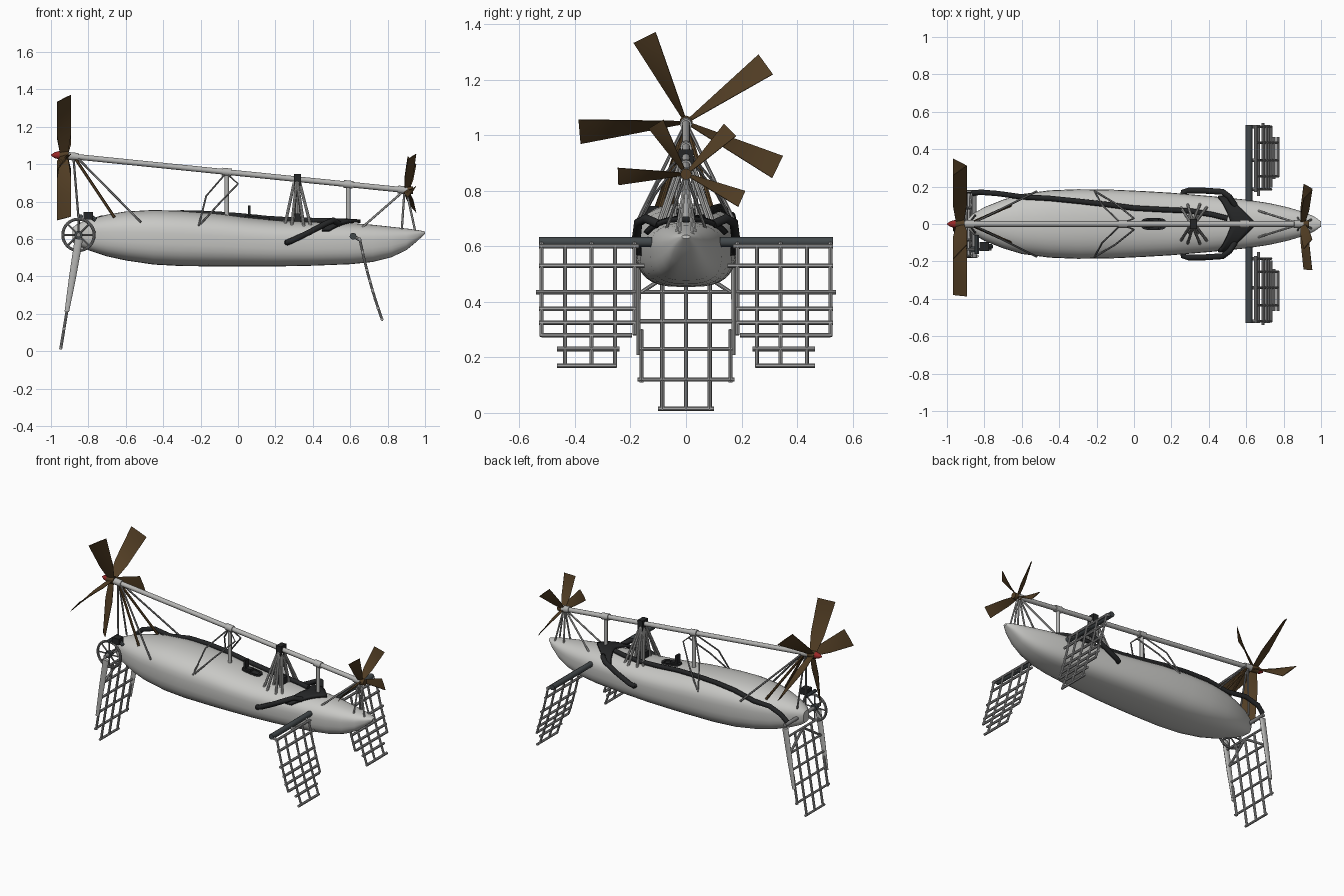
import bpy, bmesh, math
from mathutils import Vector, Matrix

if "Cube" in bpy.data.objects:
    bpy.data.objects.remove(bpy.data.objects["Cube"])

def mat(name, r, g, b):
    m = bpy.data.materials.new(name)
    m.diffuse_color = (r, g, b, 1)
    m.use_nodes = True
    m.node_tree.nodes["Principled BSDF"].inputs["Base Color"].default_value = m.diffuse_color
    return m

HULL = mat("pale hull grey", .58, .58, .56)
PIPE = mat("light metal", .46, .46, .45)
LATTICE = mat("lattice grey", .36, .36, .36)
STEEL = mat("mid steel", .24, .24, .24)
SLATE = mat("dark slate", .055, .065, .07)
BLACK = mat("black", .018, .019, .02)
WOOD = mat("brown wood", .085, .048, .018)
RED = mat("red", .32, .02, .02)

def finish(name, bm, m, smooth=True):
    bmesh.ops.recalc_face_normals(bm, faces=bm.faces)
    me = bpy.data.meshes.new(name)
    bm.to_mesh(me)
    bm.free()
    me.materials.append(m)
    ob = bpy.data.objects.new(name, me)
    bpy.context.collection.objects.link(ob)
    if smooth:
        bpy.context.view_layer.objects.active = ob
        ob.select_set(True)
        bpy.ops.object.shade_smooth_by_angle(angle=math.radians(40))
        ob.select_set(False)
    return ob

def bridge(bm, rings, closed=False, caps=True):
    n = len(rings[0])
    for a, b in zip(rings, rings[1:] + ([rings[0]] if closed else [])):
        for i in range(n):
            bm.faces.new((a[i], a[(i + 1) % n], b[(i + 1) % n], b[i]))
    if caps and not closed:
        bm.faces.new(rings[0][::-1])
        bm.faces.new(rings[-1])

def sweep(bm, pts, r, n=8, closed=False):
    pts = [Vector(p) for p in pts]
    rad = r if isinstance(r, (list, tuple)) else [r] * len(pts)
    d = [abs(c) for c in (pts[1] - pts[0])]
    ref = Vector((0, 1, 0)) if closed or d[1] < .7 * max(d) else Vector((.3, 0, 1))
    rings = []
    for i, p in enumerate(pts):
        if closed:
            t = pts[(i + 1) % len(pts)] - pts[i - 1]
        else:
            t = pts[min(i + 1, len(pts) - 1)] - pts[max(i - 1, 0)]
        u = t.cross(ref).normalized()
        v = t.cross(u).normalized()
        rings.append([bm.verts.new(p + rad[i] * (u * math.cos(a) + v * math.sin(a)))
                      for a in (2 * math.pi * k / n for k in range(n))])
    bridge(bm, rings, closed)

def tubes(name, paths, r, m, n=8, closed=False):
    bm = bmesh.new()
    for p in paths:
        sweep(bm, p, r, n, closed)
    return finish(name, bm, m)

def both(paths):
    return paths + [[(x, -y, z) for x, y, z in p] for p in paths]

def box(name, c, s, m):
    bm = bmesh.new()
    bmesh.ops.create_cube(bm, size=1, matrix=Matrix.Translation(c) @ Matrix.Diagonal((*s, 1)))
    return finish(name, bm, m, False)

# hull stations: x, half width, top z, bottom z
ST = [(-.885, .03, .66, .585), (-.86, .055, .68, .565), (-.8, .09, .705, .54), (-.7, .13, .73, .507),
      (-.6, .16, .747, .485), (-.45, .18, .755, .463), (-.3, .186, .75, .455), (-.1, .183, .735, .453),
      (.05, .176, .715, .453), (.2, .167, .70, .453), (.4, .15, .69, .457), (.6, .13, .685, .465),
      (.72, .112, .676, .477), (.82, .09, .665, .502), (.9, .066, .656, .54), (.96, .042, .648, .59),
      (1.0, .014, .64, .628)]
NT, NB, MID = 2.3, 3.0, .58   # upper and lower section exponents, height of widest line

def station(x):
    for a, b in zip(ST, ST[1:]):
        if x <= b[0]:
            f = (x - a[0]) / (b[0] - a[0])
            return [p + (q - p) * f for p, q in zip(a, b)][1:]
    return ST[-1][1:]

def hull_pt(x, t):
    w, zt, zb = station(x)
    zm = zb + MID * (zt - zb)
    c, q = math.cos(t), math.sin(t)
    n, h = (NT, zt - zm) if q > 0 else (NB, zm - zb)
    return Vector((x, w * math.copysign(abs(c) ** (2 / n), c),
                   zm + h * math.copysign(abs(q) ** (2 / n), q)))

def deck(x, y):
    w, zt, zb = station(x)
    zm = zb + MID * (zt - zb)
    return zm + (zt - zm) * max(0, 1 - abs(y / w) ** NT) ** (1 / NT)

bm = bmesh.new()
bridge(bm, [[bm.verts.new(hull_pt(s[0], 2 * math.pi * k / 32)) for k in range(32)] for s in ST])
finish("hull", bm, HULL)

# long drive shaft and collars
def shaft_z(x):
    return 1.048 - (x + .95) * .1015

tubes("drive_shaft", [[(-.96, 0, shaft_z(-.96)), (.93, 0, shaft_z(.93))]], .015, PIPE, 12)
tubes("shaft_collars", [[(x - .025, 0, shaft_z(x - .025)), (x + .025, 0, shaft_z(x + .025))]
                        for x in (-.06, .59, .88, -.88)], .021, PIPE, 12)
tubes("shaft_posts", [[(x, 0, .66), (x, 0, shaft_z(x))] for x in (-.06, .59)], .012, PIPE, 10)

# propellers with twisted blades, each given as (angle, length)
def propeller(name, x0, blades, axial, width, cone):
    z0 = shaft_z(x0)
    bm = bmesh.new()
    for a, radius in blades:
        a = math.radians(a)
        rad = Vector((0, math.cos(a), math.sin(a)))
        tan = Vector((0, math.sin(a), -math.cos(a)))
        rings = []
        for i in range(7):
            f = i / 6
            p = Vector((x0 + cone * f, 0, z0)) + rad * (.02 + (radius - .02) * f)
            ch = Vector((axial * (.6 + .4 * min(1, f * 3)), 0, 0)) + tan * (.012 + (width - .012) * f)
            nrm = ch.cross(rad).normalized() * .003
            rings.append([bm.verts.new(p + ch * s + nrm * k)
                          for s, k in ((-.5, -.4), (0, -1), (.5, -.4), (.5, .4), (0, 1), (-.5, .4))])
        bridge(bm, rings)
    finish(name, bm, WOOD)

propeller("stern_propeller", -.93, [(185, .385), (116, .34), (36, .355), (-26, .367), (257, .345)], .075, .088, 0)
propeller("bow_propeller", .905, [(182, .245), (121, .21), (45, .225), (-24, .22)], .045, .062, .025)
for nm, x, r in (("stern_hub", -.93, .024), ("bow_hub", .91, .02)):
    tubes(nm, [[(x - .025, 0, shaft_z(x)), (x + .025, 0, shaft_z(x))]], r, WOOD, 12)
bm = bmesh.new()
sweep(bm, [(-.955, 0, 1.048), (-.98, 0, 1.048), (-1.0, 0, 1.048)], [.022, .016, .002], 12)
finish("red_spinner", bm, RED)

# shaft supports
tubes("stern_wood_struts", both([[(-.87, .005, 1.03), (-.66, .1, .715)]]), .008, WOOD, 6)
tubes("stern_stays", both([[(-.86, .005, 1.035), (-.52, .175, .69)], [(-.88, .005, 1.04), (-.85, .045, .68)]]),
      .006, STEEL, 6)
tubes("mid_stays", both([[(-.07, .005, .945), (-.17, .1, .83), (-.21, .175, .67)],
                         [(-.06, .005, .95), (0, .03, .895), (-.1, .11, .79), (-.2, .17, .68)]]), .005, STEEL, 6)
tubes("bow_stays", both([[(.89, 0, .86), (.65, .075, .65)], [(.89, 0, .86), (.875, .035, .64)],
                         [(.9, 0, .86), (.95, .025, .63)]]), .006, PIPE, 6)

# central tower
tubes("tower_legs", both([[(.315, .015, .92), (x, y, .65)] for x, y in ((.285, .11), (.355, .11), (.29, .05), (.35, .05))]
                         + [[(.3, .01, .9), (.25, .09, .67)], [(.33, .01, .9), (.39, .09, .665)]]), .008, PIPE, 8)
box("tower_head", (.318, 0, .915), (.036, .055, .065), BLACK)
box("gear_box", (.318, 0, .70), (.05, .06, .07), BLACK)
tubes("tower_drive_rod", [[(.318, 0, .7), (.318, 0, .9)]], .011, PIPE, 8)

# cockpit
ring = []
for k in range(24):
    a = 2 * math.pi * k / 24
    c, s = math.cos(a), math.sin(a)
    ring.append((.105 + .062 * math.copysign(abs(c) ** .6, c), .03 * math.copysign(abs(s) ** .6, s)))
bm = bmesh.new()
rim = [[bm.verts.new((.105 + (x - .105) * f, y * f, deck(x, y) + h)) for x, y in ring]
       for f, h in ((1.08, -.008), (1.08, .01), (.8, .01), (.78, .004))]
bridge(bm, rim)
finish("cockpit_rim", bm, BLACK)
box("seat_back", (.06, 0, .745), (.014, .035, .07), BLACK)
box("seat", (.08, 0, .722), (.05, .035, .016), BLACK)

# black air duct along the deck
duct = [(-.86, .165, .64), (-.82, .17, .68), (-.73, .163, .71)]
for x, y in ((-.6, .145), (-.45, .137), (-.3, .122), (-.15, .105), (0, .085), (.15, .077),
             (.3, .07), (.42, .05), (.5, .03)):
    duct.append((x, y, deck(x, y) + .012))
tubes("air_duct", [duct], .015, BLACK, 10)

# chevron hood draped over the fore deck, with two side arms
bm = bmesh.new()
cols = []
for k in range(-10, 11):
    t = k / 10
    x0, x1 = .52 - .07 * abs(t), .655 - .165 * abs(t) ** .9
    col = []
    for j in range(5):
        p = hull_pt(x0 + (x1 - x0) * j / 4, math.pi / 2 + 1.2 * t)
        col.append(bm.verts.new(p + Vector((0, .01 * -t, .014))))
    cols.append(col)
for a, b in zip(cols, cols[1:]):
    for j in range(4):
        bm.faces.new((a[j], a[j + 1], b[j + 1], b[j]))
hood = finish("deck_hood", bm, BLACK)
sol = hood.modifiers.new("thickness", 'SOLIDIFY')
sol.thickness = .018
sol.offset = 0
tubes("hood_arms", both([[(.54, .1, .68), (.51, .145, .70), (.475, .172, .685), (.38, .178, .635),
                          (.29, .178, .592), (.265, .172, .582), (.258, .14, .58)]]), .016, BLACK, 10)

# bow paddles: dark axle and curved lattice
tubes("bow_paddle_axles", both([[(.615, .122, .615), (.615, .53, .615)]]), .018, SLATE, 14)

def bow_x(z):
    f = (.605 - z) / .435
    return .65 + .085 * f + .035 * f * f

lattice = []
for z, y0, y1 in ((.60, .17, .53), (.53, .15, .53), (.435, .18, .54), (.375, .18, .53), (.325, .18, .53),
                  (.28, .195, .52), (.23, .24, .465), (.17, .25, .465)):
    lattice.append([(bow_x(z), y0, z), (bow_x(z), y1, z)])
tubes("bow_paddle_crossbars", both(lattice), .0085, LATTICE, 8)
lattice = []
for y, zb in ((.185, .28), (.255, .165), (.34, .165), (.435, .165), (.52, .275)):
    zs = [.605 + (zb - .605) * k / 5 for k in range(6)]
    lattice.append([(bow_x(z), y, z) for z in zs])
tubes("bow_paddle_uprights", both(lattice), .007, LATTICE, 8)
tubes("bow_paddle_hinges", both([[(.615, y, .615), (bow_x(.59), y, .595)] for y in (.185, .34, .52)]), .009, LATTICE, 8)

# stern paddle: flat tapered side beams and lattice
def stern_x(z):
    return -.95 + z * .165

bm = bmesh.new()
for y in (-.172, .172):
    sweep(bm, [(stern_x(z), y, z) for z in (.6, .4, .21)], [.022, .019, .012], 10)
for v in bm.verts:
    yc = math.copysign(.172, v.co.y)
    v.co.y = yc + (v.co.y - yc) * .5
finish("stern_paddle_beams", bm, PIPE)
rods = []
for z, w in ((.54, .17), (.435, .175), (.33, .175), (.23, .175), (.12, .175), (.015, .1)):
    rods.append([(stern_x(z), -w, z), (stern_x(z), w, z)])
for y, zt, zb in ((-.085, .54, .01), (0, .54, .01), (.085, .54, .01), (-.16, .3, .11), (.16, .3, .11)):
    rods.append([(stern_x(zt), y, zt), (stern_x(zb), y, zb)])
for s in (-1, 1):
    rods.append([(stern_x(.54), 0, .54), (stern_x(.435), s * .16, .435)])
tubes("stern_paddle_lattice", rods, .0078, LATTICE, 8)

# spoked stern wheel on a cross axle
cx, cz, wy = -.853, .622, -.135
circle = [2 * math.pi * k / 32 for k in range(32)]
rim_pts = [(cx + .084 * math.cos(a), wy, cz + .084 * math.sin(a)) for a in circle]
tubes("stern_wheel_rim", [rim_pts], .008, STEEL, 8, True)
tubes("stern_wheel_spokes", [[(cx, wy, cz), p] for p in rim_pts[::4]], .005, STEEL, 6)
tubes("stern_axle", [[(cx, -.18, cz), (cx, .18, cz)]], .012, STEEL, 10)
tubes("stern_wheel_hub", [[(cx, wy - .014, cz), (cx, wy + .014, cz)]], .022, SLATE, 12)
box("stern_crank_box", (-.80, -.12, .725), (.05, .05, .04), BLACK)
tubes("stern_crank", [[(-.84, -.16, .72), (-.84, -.06, .72)], [(-.8, -.12, .73), (-.76, -.12, .70)]], .012, SLATE, 8)
